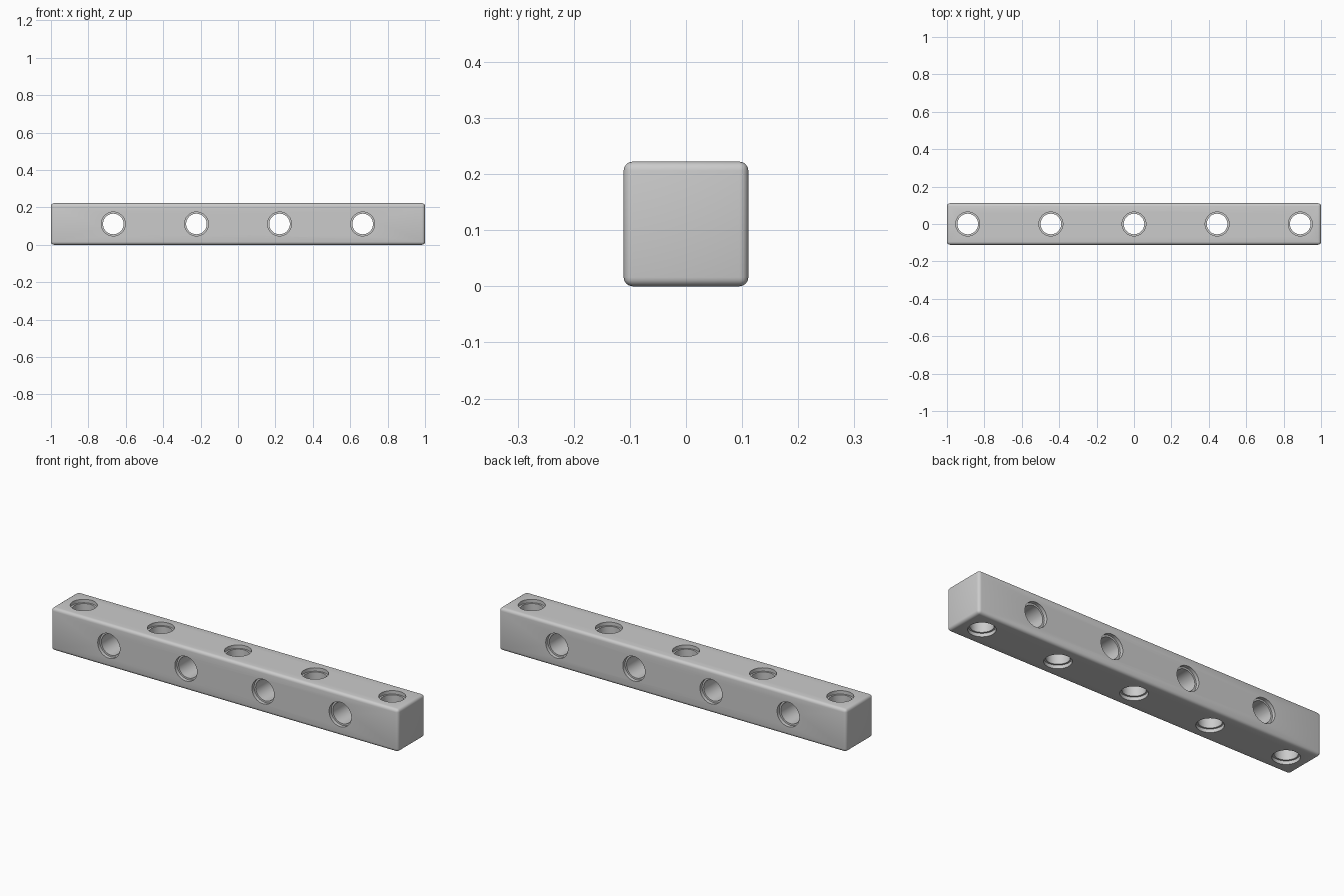
import bpy, math

if "Cube" in bpy.data.objects:
    bpy.data.objects.remove(bpy.data.objects["Cube"])

S = 2 / 9            # square section; the bar is nine sections long
R_IN, R_OUT = 0.055, 0.064
LIP = 0.018          # depth of the shallow recess around each hole


def apply(obj, mod):
    bpy.context.view_layer.objects.active = obj
    bpy.ops.object.modifier_apply(modifier=mod.name)


# Bar with rounded edges
bpy.ops.mesh.primitive_cube_add(size=1, location=(0, 0, S / 2))
bar = bpy.context.object
bar.name = "drilled_bar"
bar.scale = (2, S, S)
bpy.ops.object.transform_apply(location=False, rotation=False, scale=True)
bev = bar.modifiers.new("edges", 'BEVEL')
bev.width = 0.016
bev.segments = 4
apply(bar, bev)


def cut(radius, length, loc, rot):
    bpy.ops.mesh.primitive_cylinder_add(vertices=48, radius=radius, depth=length,
                                        location=loc, rotation=rot)
    cutter = bpy.context.object
    cutter.hide_render = True
    mod = bar.modifiers.new("hole", 'BOOLEAN')
    mod.operation = 'DIFFERENCE'
    mod.solver = 'EXACT'
    mod.object = cutter
    apply(bar, mod)
    bpy.data.objects.remove(cutter, do_unlink=True)


# Through holes alternate between vertical and front-to-back
for i in range(-4, 5):
    x = i * S
    vertical = i % 2 == 0
    rot = (0, 0, 0) if vertical else (math.pi / 2, 0, 0)
    cut(R_IN, S * 1.5, (x, 0, S / 2), rot)
    for side in (-1, 1):
        off = side * S / 2
        loc = (x, 0, S / 2 + off) if vertical else (x, off, S / 2)
        cut(R_OUT, LIP * 2, loc, rot)

# Smooth shading with crisp hole rims
bpy.ops.object.select_all(action='DESELECT')
bar.select_set(True)
bpy.context.view_layer.objects.active = bar
bpy.ops.object.shade_smooth_by_angle(angle=math.radians(30))
